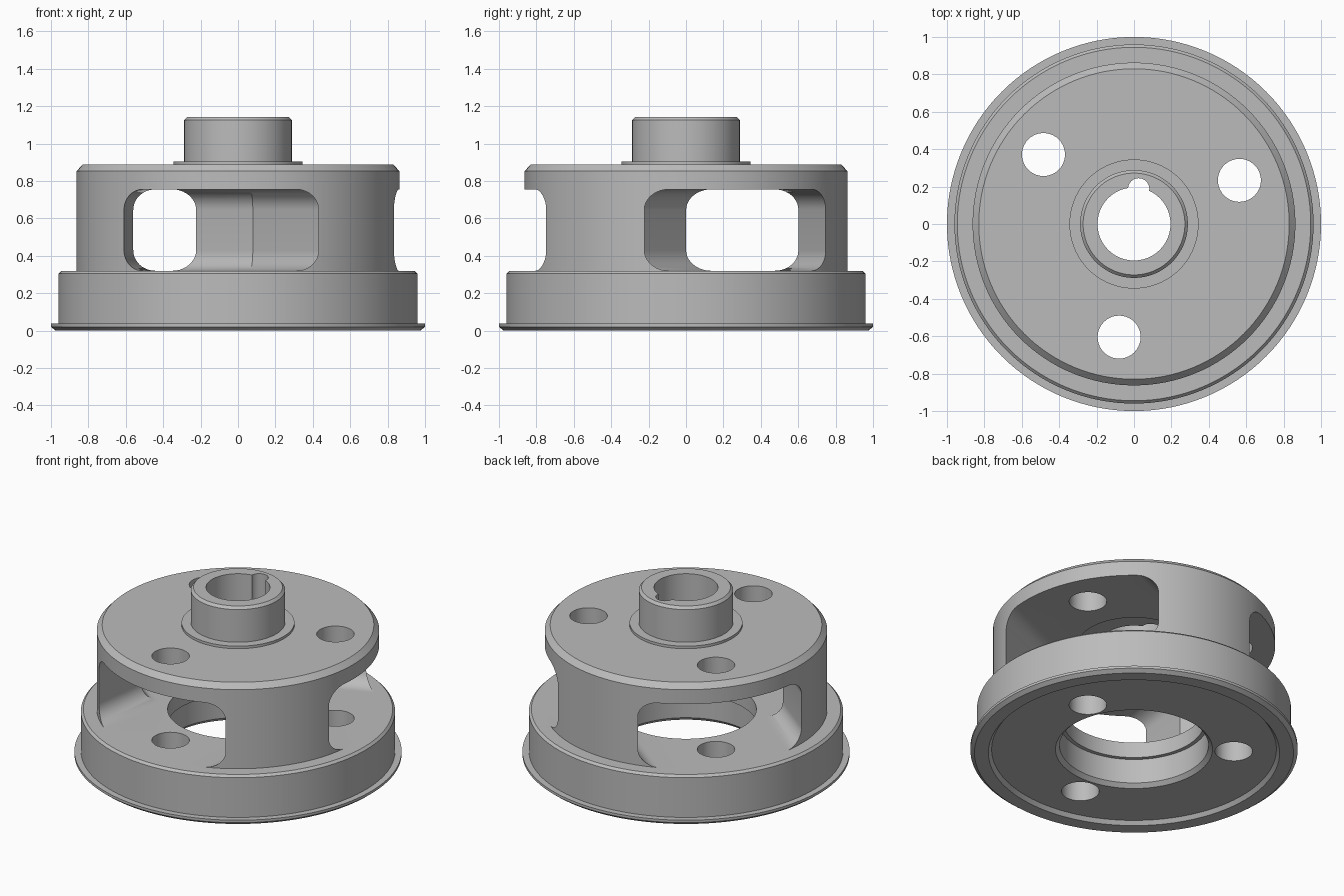
import bpy, bmesh
from math import cos, sin, pi, radians
from mathutils import Matrix

cube = bpy.data.objects.get("Cube")
if cube:
    bpy.data.objects.remove(cube, do_unlink=True)

steel = bpy.data.materials.new("machined grey steel")
steel.use_nodes = True
GREY = (0.5, 0.5, 0.5, 1)
steel.diffuse_color = GREY
steel.node_tree.nodes["Principled BSDF"].inputs["Base Color"].default_value = GREY


def finish(bm, name):
    bmesh.ops.recalc_face_normals(bm, faces=bm.faces)
    mesh = bpy.data.meshes.new(name)
    bm.to_mesh(mesh)
    bm.free()
    mesh.materials.append(steel)
    obj = bpy.data.objects.new(name, mesh)
    bpy.context.collection.objects.link(obj)
    return obj


def lathe(name, profile, steps=128):
    """Closed (radius, height) profile turned about z."""
    bm = bmesh.new()
    rings = []
    for i in range(steps):
        a = 2 * pi * i / steps
        rings.append([bm.verts.new((r * cos(a), r * sin(a), z)) for r, z in profile])
    n = len(profile)
    for i in range(steps):
        p, q = rings[i], rings[(i + 1) % steps]
        for j in range(n):
            k = (j + 1) % n
            bm.faces.new((p[j], q[j], q[k], p[k]))
    return finish(bm, name)


def prism(name, outline, direction):
    """Solid made by pushing a flat outline along a direction."""
    bm = bmesh.new()
    face = bm.faces.new([bm.verts.new(p) for p in outline])
    moved = bmesh.ops.extrude_face_region(bm, geom=[face])["geom"]
    bmesh.ops.translate(bm, vec=direction,
                        verts=[v for v in moved if isinstance(v, bmesh.types.BMVert)])
    return finish(bm, name)


def drill(name, x, y, r, z0, z1, steps=40):
    ring = [(x + r * cos(2 * pi * i / steps), y + r * sin(2 * pi * i / steps), z0)
            for i in range(steps)]
    return prism(name, ring, (0, 0, z1 - z0))


def cut(target, cutter):
    mod = target.modifiers.new("cut", 'BOOLEAN')
    mod.operation = 'DIFFERENCE'
    mod.solver = 'EXACT'
    mod.object = cutter
    bpy.context.view_layer.objects.active = target
    bpy.ops.object.modifier_apply(modifier=mod.name)
    bpy.data.objects.remove(cutter, do_unlink=True)


FLOOR, CEILING = 0.32, 0.755

# Turned blank: flanged base, drum, top plate, collar and hub
carrier = lathe("carrier_body", [
    (0.975, 0), (1, 0.02), (1, 0.037), (0.96, 0.037), (0.96, 0.305), (0.945, FLOOR),
    (0.863, FLOOR), (0.863, 0.853), (0.83, 0.888), (0.345, 0.888), (0.345, 0.905),
    (0.288, 0.905), (0.288, 1.125), (0.272, 1.142), (0.195, 1.142), (0.195, 0.785),
    (0.345, 0.785), (0.345, 0.6), (0.43, 0.5), (0.43, 0.215), (0.455, 0.215),
    (0.455, 0.05), (0.48, 0.025), (0.87, 0.025), (0.89, 0)])

# Round-cornered side window outline, in the y-z plane
HALF, FILLET = 0.525, 0.11
window = []
for corner, (sy, z) in enumerate([(1, CEILING - FILLET), (-1, CEILING - FILLET),
                                  (-1, FLOOR + FILLET), (1, FLOOR + FILLET)]):
    for i in range(11):
        a = (corner + i / 10) * pi / 2
        window.append((-0.05, sy * (HALF - FILLET) + FILLET * cos(a), z + FILLET * sin(a)))
for p, (x, y, z) in enumerate(window):
    # keep floor and ceiling exactly level
    z = FLOOR if abs(z - FLOOR) < 1e-6 else CEILING if abs(z - CEILING) < 1e-6 else z
    window[p] = (x, y, z)

# Three windows, leaving wedge pillars, each with a pin hole through both plates
for k in range(3):
    angle = radians(22.5 + 120 * k)
    slot = prism("window_cutter", window, (1.2, 0, 0))
    slot.data.transform(Matrix.Rotation(angle, 4, 'Z'))
    cut(carrier, slot)
for k in range(3):
    angle = radians(22.5 + 120 * k)
    cut(carrier, drill("pin_hole_cutter", 0.61 * cos(angle), 0.61 * sin(angle),
                       0.115, -0.1, 1.0))

# Round keyway in the hub bore
cut(carrier, drill("keyway_cutter", 0.025, 0.188, 0.057, 0.7, 1.3, 24))

bpy.ops.object.select_all(action='DESELECT')
carrier.select_set(True)
bpy.context.view_layer.objects.active = carrier
bpy.ops.object.shade_smooth_by_angle(angle=radians(25))
